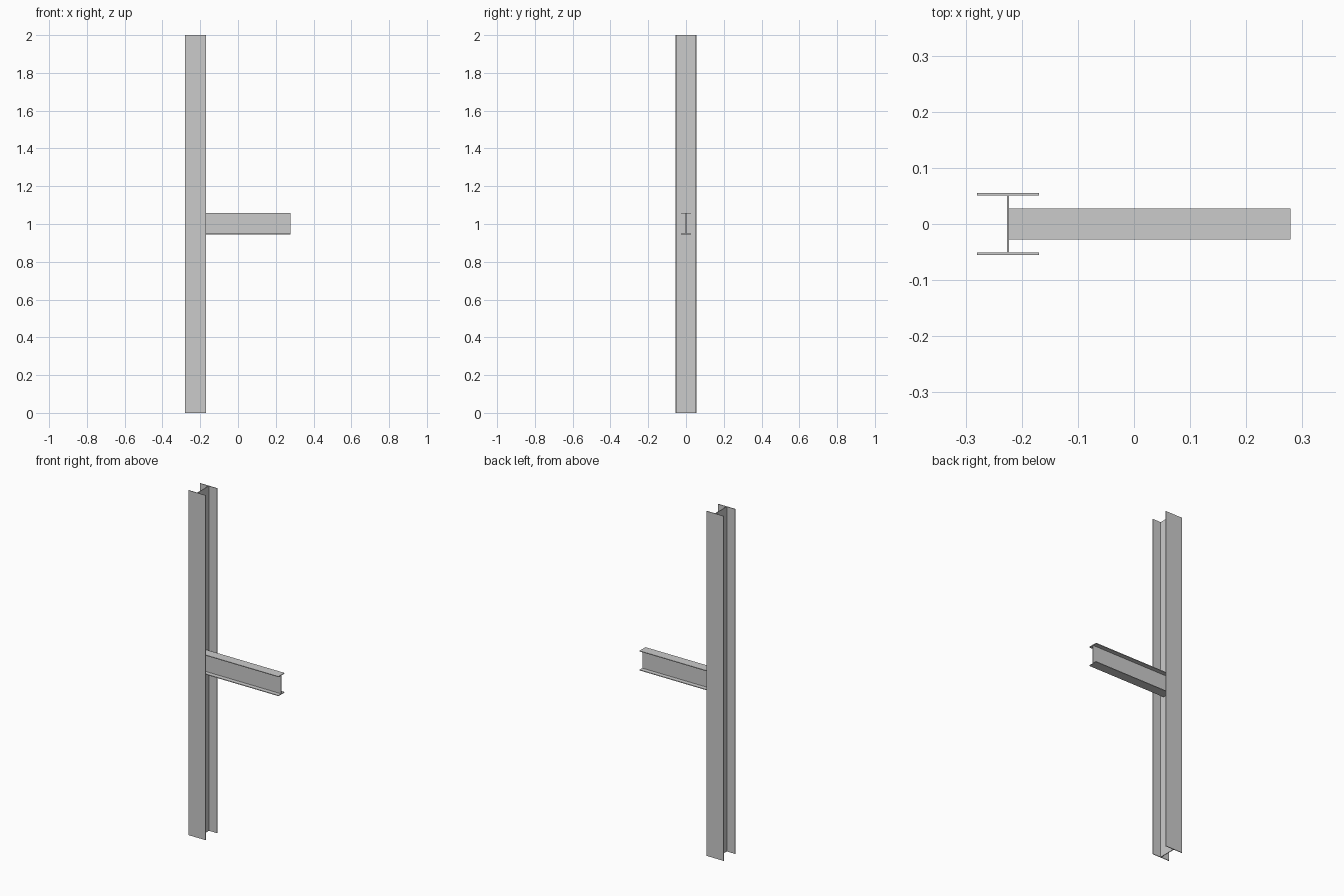
import bpy, bmesh
from mathutils import Matrix

if "Cube" in bpy.data.objects:
    bpy.data.objects.remove(bpy.data.objects["Cube"])


def i_section(name, width, depth, flange, web, length, matrix):
    """Extruded I profile: flanges along local x, web along local y, length along local z."""
    w, h, t = width / 2, depth / 2, web / 2
    f = h - flange
    profile = [(-w, -h), (w, -h), (w, -f), (t, -f), (t, f), (w, f),
               (w, h), (-w, h), (-w, f), (-t, f), (-t, -f), (-w, -f)]
    bm = bmesh.new()
    face = bm.faces.new([bm.verts.new((x, y, 0)) for x, y in profile])
    top = bmesh.ops.extrude_face_region(bm, geom=[face])["geom"]
    bmesh.ops.translate(bm, vec=(0, 0, length),
                        verts=[v for v in top if isinstance(v, bmesh.types.BMVert)])
    bmesh.ops.transform(bm, matrix=matrix, verts=bm.verts)
    bmesh.ops.recalc_face_normals(bm, faces=bm.faces)
    mesh = bpy.data.meshes.new(name)
    bm.to_mesh(mesh)
    bm.free()
    obj = bpy.data.objects.new(name, mesh)
    bpy.context.collection.objects.link(obj)
    return obj


COLUMN_X, COLUMN_WEB = -0.2245, 0.004
BEAM_START, BEAM_END = COLUMN_X + COLUMN_WEB / 2, 0.279

# Upright column, flanges facing front and back
i_section("column", 0.11, 0.11, 0.004, COLUMN_WEB, 2.0,
          Matrix.Translation((COLUMN_X, 0, 0)))

# Horizontal beam butting against the column web (local x->y, y->z, z->x)
lay_down = Matrix(((0, 0, 1, 0), (1, 0, 0, 0), (0, 1, 0, 0), (0, 0, 0, 1)))
i_section("beam", 0.055, 0.114, 0.004, 0.004, BEAM_END - BEAM_START,
          Matrix.Translation((BEAM_START, 0, 1.002)) @ lay_down)
